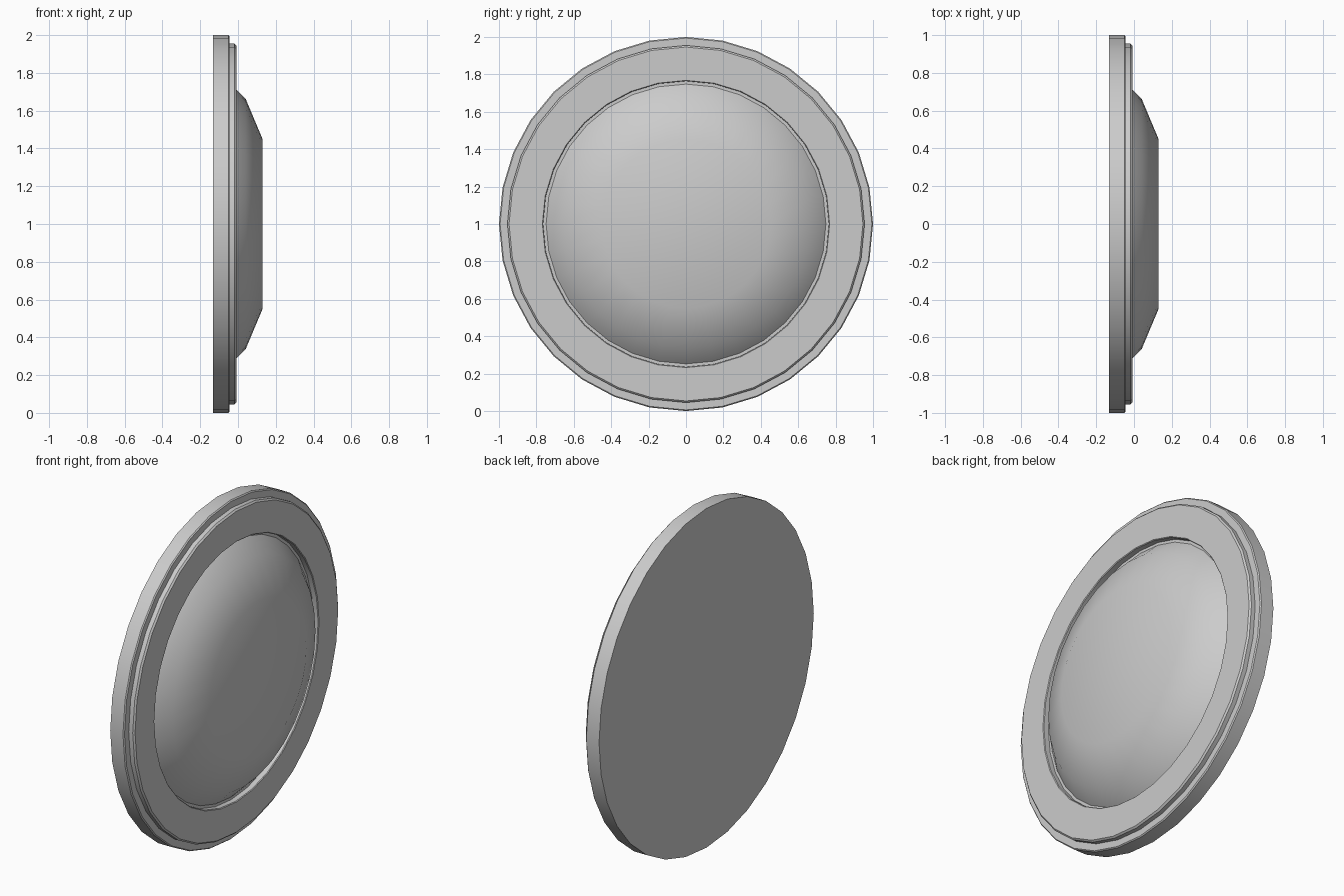
import bpy, bmesh
from math import sin, cos, pi, radians

if "Cube" in bpy.data.objects:
    bpy.data.objects.remove(bpy.data.objects["Cube"])

SIDES = 32
CENTER_Z = 1.0


def lathe(name, profile, angle):
    """Spin an open (x, radius) profile round the x axis and cap both ends."""
    bm = bmesh.new()
    rings = []
    for x, r in profile:
        rings.append([bm.verts.new((x, r * sin(2 * pi * i / SIDES),
                                    CENTER_Z + r * cos(2 * pi * i / SIDES)))
                      for i in range(SIDES)])
    for a, b in zip(rings, rings[1:]):
        for i in range(SIDES):
            j = (i + 1) % SIDES
            bm.faces.new((a[i], a[j], b[j], b[i]))
    bm.faces.new(rings[0])
    bm.faces.new(rings[-1])
    bmesh.ops.recalc_face_normals(bm, faces=bm.faces)
    mesh = bpy.data.meshes.new(name)
    bm.to_mesh(mesh)
    bm.free()
    obj = bpy.data.objects.new(name, mesh)
    bpy.context.collection.objects.link(obj)
    bpy.ops.object.select_all(action='DESELECT')
    bpy.context.view_layer.objects.active = obj
    obj.select_set(True)
    bpy.ops.object.shade_smooth_by_angle(angle=radians(angle))
    return obj


# Back plate with a stepped front rim and a shallow round recess
lathe("rim_plate", [
    (-0.133, 1.0), (-0.05, 1.0), (-0.044, 0.994),
    (-0.044, 0.955), (-0.018, 0.955), (-0.009, 0.946),
    (-0.009, 0.768), (-0.013, 0.764), (-0.044, 0.764),
], 30)

# Low cushion-shaped lens seated in the recess
lathe("domed_lens", [
    (-0.046, 0.75), (0.04, 0.664), (0.13, 0.45),
], 35)
